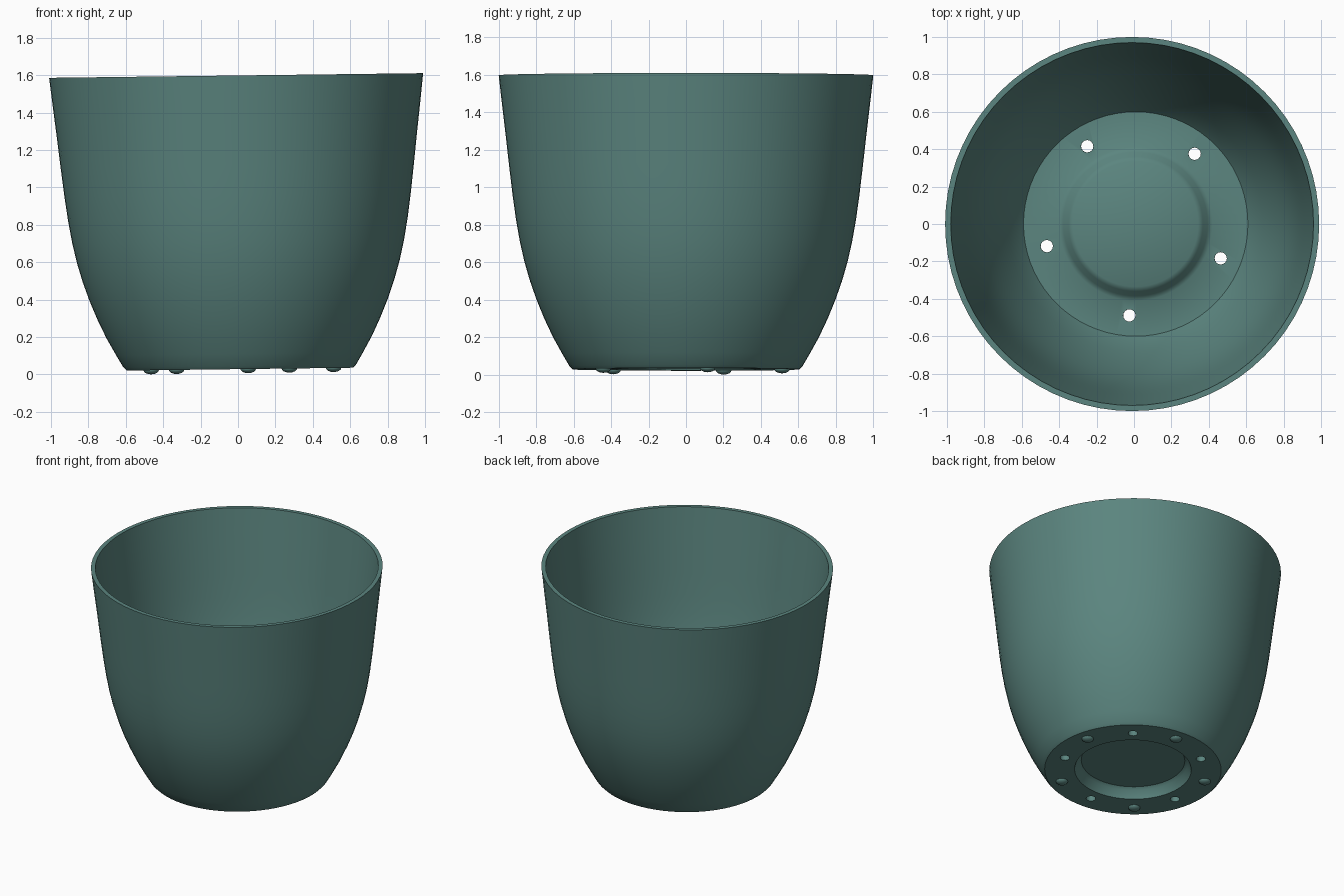
import bpy, bmesh, math
from mathutils import Matrix, Vector

cube = bpy.data.objects.get("Cube")
if cube:
    bpy.data.objects.remove(cube, do_unlink=True)

# One glazed colour for the whole pot
teal = bpy.data.materials.new("teal_glaze")
teal.use_nodes = True
colour = (0.105, 0.235, 0.213, 1)
teal.diffuse_color = colour
teal.node_tree.nodes["Principled BSDF"].inputs["Base Color"].default_value = colour

# The pot leans slightly, so its rim is higher on the left
LEAN = (Matrix.Translation((0, 0, 0.8)) @ Matrix.Rotation(-0.0125, 4, "Y")
        @ Matrix.Translation((0, 0, -0.8)))
HOLES, RING = 5, 0.49


def make_object(name, bm):
    mesh = bpy.data.meshes.new(name)
    bmesh.ops.recalc_face_normals(bm, faces=bm.faces)
    bm.to_mesh(mesh)
    bm.free()
    mesh.materials.append(teal)
    obj = bpy.data.objects.new(name, mesh)
    bpy.context.collection.objects.link(obj)
    return obj


def around(radius, start, z):
    for i in range(HOLES):
        a = math.radians(start) + i * math.tau / HOLES
        yield Vector((radius * math.cos(a), radius * math.sin(a), z))


def smooth(obj, degrees):
    bpy.ops.object.select_all(action="DESELECT")
    obj.select_set(True)
    bpy.context.view_layer.objects.active = obj
    bpy.ops.object.shade_smooth_by_angle(angle=math.radians(degrees))


# Pot wall: outside from base to rim, then back down the inside to the raised floor
outer = [(0.605, 0.028), (0.622, 0.045), (0.66, 0.11), (0.71, 0.2), (0.757, 0.3),
         (0.798, 0.4), (0.833, 0.5), (0.862, 0.6), (0.887, 0.71), (0.908, 0.83),
         (0.926, 0.96), (0.945, 1.12), (0.963, 1.28), (0.982, 1.44), (1.0, 1.598)]
underside = [(0, 0.1), (0.355, 0.1), (0.375, 0.085), (0.4, 0.028)]
inner = [(r - 0.03, z) for r, z in reversed(outer) if z > 0.1]
floor = [(0.6, 0.07), (0.41, 0.07), (0.385, 0.085), (0.36, 0.125), (0.335, 0.14), (0, 0.14)]
profile = underside + outer + inner + floor

bm = bmesh.new()
verts = [bm.verts.new((r, 0, z)) for r, z in profile]
edges = [bm.edges.new(pair) for pair in zip(verts, verts[1:])]
bmesh.ops.spin(bm, geom=verts + edges, cent=(0, 0, 0), axis=(0, 0, 1),
               angle=math.tau, steps=72)
bmesh.ops.remove_doubles(bm, verts=bm.verts, dist=0.0005)
pot = make_object("pot_body", bm)

# Drain holes through the floor
bm = bmesh.new()
for p in around(RING, -22, 0.05):
    bmesh.ops.create_cone(bm, cap_ends=True, segments=16, radius1=0.033,
                          radius2=0.033, depth=0.2, matrix=Matrix.Translation(p))
cutter = make_object("drain_hole_cutter", bm)
cutter.hide_render = True
cut = pot.modifiers.new("drain_holes", "BOOLEAN")
cut.operation, cut.solver, cut.object = "DIFFERENCE", "EXACT", cutter
bpy.context.view_layer.objects.active = pot
bpy.ops.object.modifier_apply(modifier=cut.name)
bpy.data.objects.remove(cutter, do_unlink=True)
smooth(pot, 35)
pot.matrix_world = LEAN

# Small rounded feet between the holes
bm = bmesh.new()
for p in around(0.515, 13, 0.03):
    bmesh.ops.create_uvsphere(bm, u_segments=16, v_segments=8, radius=1,
                              matrix=Matrix.Translation(p) @ Matrix.Diagonal((0.042, 0.042, 0.024, 1)))
feet = make_object("feet", bm)
smooth(feet, 60)
feet.matrix_world = LEAN
